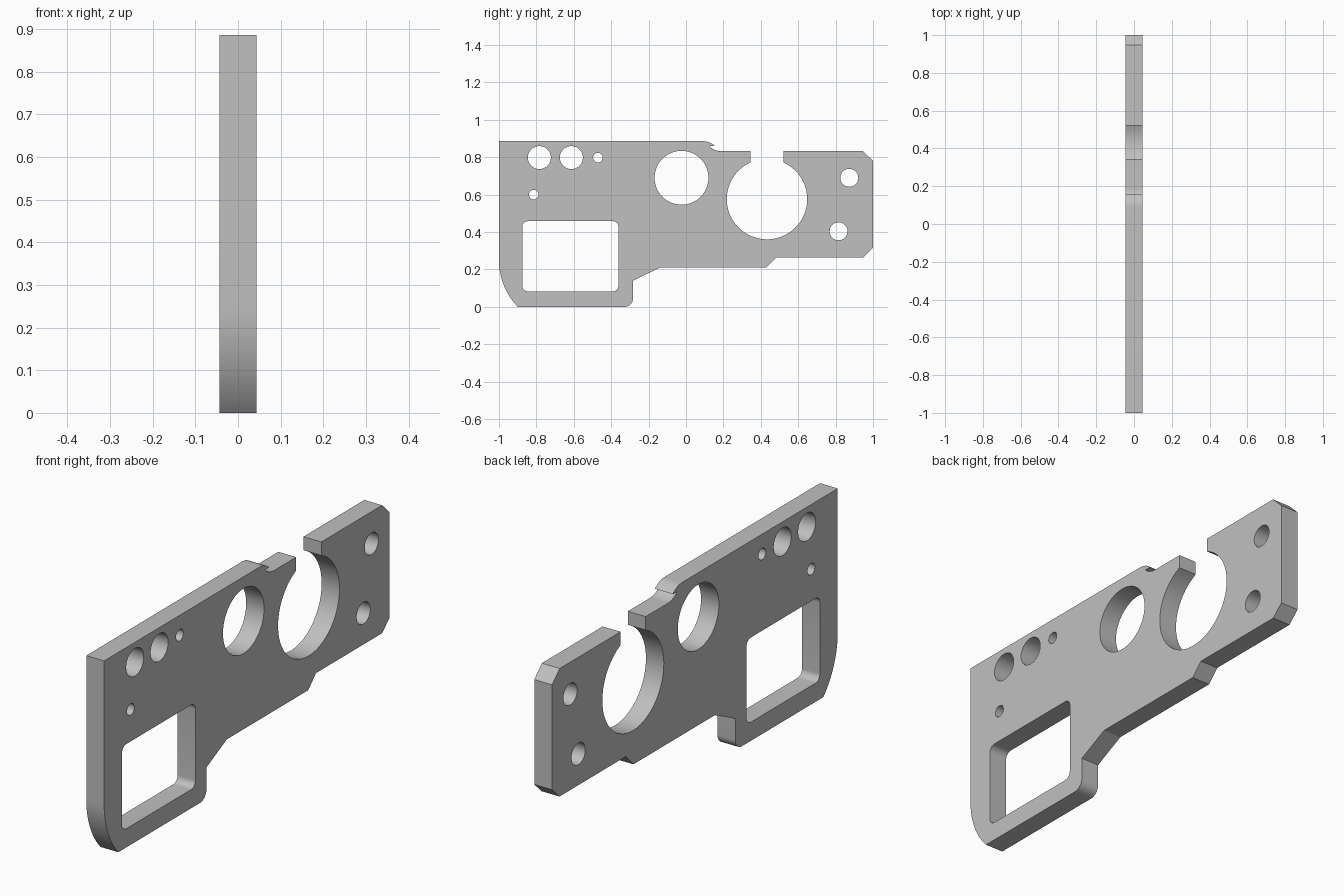
import bpy
import bmesh
from math import pi, sin, cos, asin, atan2, radians

if "Cube" in bpy.data.objects:
    bpy.data.objects.remove(bpy.data.objects["Cube"])

THICKNESS = 0.0875


def arc(cy, cz, r, a0, a1, n):
    """Points on an arc from angle a0 to a1 (radians), ends included."""
    return [(cy + r * cos(a0 + (a1 - a0) * i / n),
             cz + r * sin(a0 + (a1 - a0) * i / n)) for i in range(n + 1)]


def circle(cy, cz, r, n=48):
    return arc(cy, cz, r, 0, 2 * pi, n)[:-1]


def rounded_rect(y0, y1, z0, z1, r):
    pts = []
    for k, (cy, cz) in enumerate([(y1 - r, z1 - r), (y0 + r, z1 - r),
                                  (y0 + r, z0 + r), (y1 - r, z0 + r)]):
        pts += arc(cy, cz, r, k * pi / 2, (k + 1) * pi / 2, 8)
    return pts


# Outer profile, clockwise from the upper front corner
outline = [(-1, 0.886)]
# S-shaped step down along the top edge
step = radians(45)
r = 0.027 / (1 - cos(step))
mid = 0.14
outline += arc(mid - r * sin(step) + 0.015, 0.886 - r, r, pi / 2, pi / 2 - step, 8)
outline += arc(mid + r * sin(step) - 0.015, 0.832 + r, r, 1.5 * pi - step, 1.5 * pi, 8)
# Open round slot
sy, sz, sr, half = 0.433, 0.576, 0.215, 0.088
gap = asin(half / sr)
outline += [(sy - half, 0.832)]
outline += arc(sy, sz, sr, pi / 2 + gap, 2.5 * pi - gap, 72)
outline += [(sy + half, 0.832)]
# Chamfered rear end and stepped lower edge
outline += [(0.947, 0.832), (1, 0.78), (1, 0.315), (0.948, 0.265),
            (0.483, 0.265), (0.43, 0.21), (-0.14, 0.21), (-0.283, 0.14)]
# Rounded lower corner, then the curved front corner
outline += arc(-0.328, 0.045, 0.045, 0, -pi / 2, 10)
R = (0.25 ** 2 + 0.1 ** 2) / 0.2
outline += arc(-1 + R, 0.25, R, pi + atan2(0.25, R - 0.1), pi, 16)

# Window and drilled holes
loops = [outline, rounded_rect(-0.875, -0.361, 0.083, 0.458, 0.03)]
loops += [circle(*h) for h in [
    (-0.024, 0.69, 0.144),
    (-0.784, 0.798, 0.0615), (-0.613, 0.798, 0.0615),
    (-0.471, 0.798, 0.0255), (-0.814, 0.6, 0.0255),
    (0.873, 0.69, 0.048), (0.816, 0.404, 0.048)]]

# Filled, extruded profile
curve = bpy.data.curves.new("plate_profile", 'CURVE')
curve.dimensions = '2D'
curve.fill_mode = 'BOTH'
curve.extrude = THICKNESS / 2
for pts in loops:
    spline = curve.splines.new('POLY')
    spline.points.add(len(pts) - 1)
    for p, (y, z) in zip(spline.points, pts):
        p.co = (y, z, 0, 1)
    spline.use_cyclic_u = True
plate = bpy.data.objects.new("bracket_plate", curve)
bpy.context.collection.objects.link(plate)
plate.rotation_euler = (pi / 2, 0, pi / 2)
bpy.context.view_layer.objects.active = plate
plate.select_set(True)
bpy.ops.object.convert(target='MESH')
plate = bpy.context.object
bpy.ops.object.transform_apply(location=False, rotation=True, scale=False)

# Weld caps to walls and keep edges crisp
bm = bmesh.new()
bm.from_mesh(plate.data)
bmesh.ops.remove_doubles(bm, verts=bm.verts, dist=0.0001)
bmesh.ops.recalc_face_normals(bm, faces=bm.faces)
bm.to_mesh(plate.data)
bm.free()
bpy.ops.object.shade_smooth_by_angle(angle=radians(25))

grey = bpy.data.materials.new("plain grey")
grey.diffuse_color = (0.527, 0.527, 0.527, 1)
grey.use_nodes = True
grey.node_tree.nodes["Principled BSDF"].inputs["Base Color"].default_value = grey.diffuse_color
plate.data.materials.clear()
plate.data.materials.append(grey)
